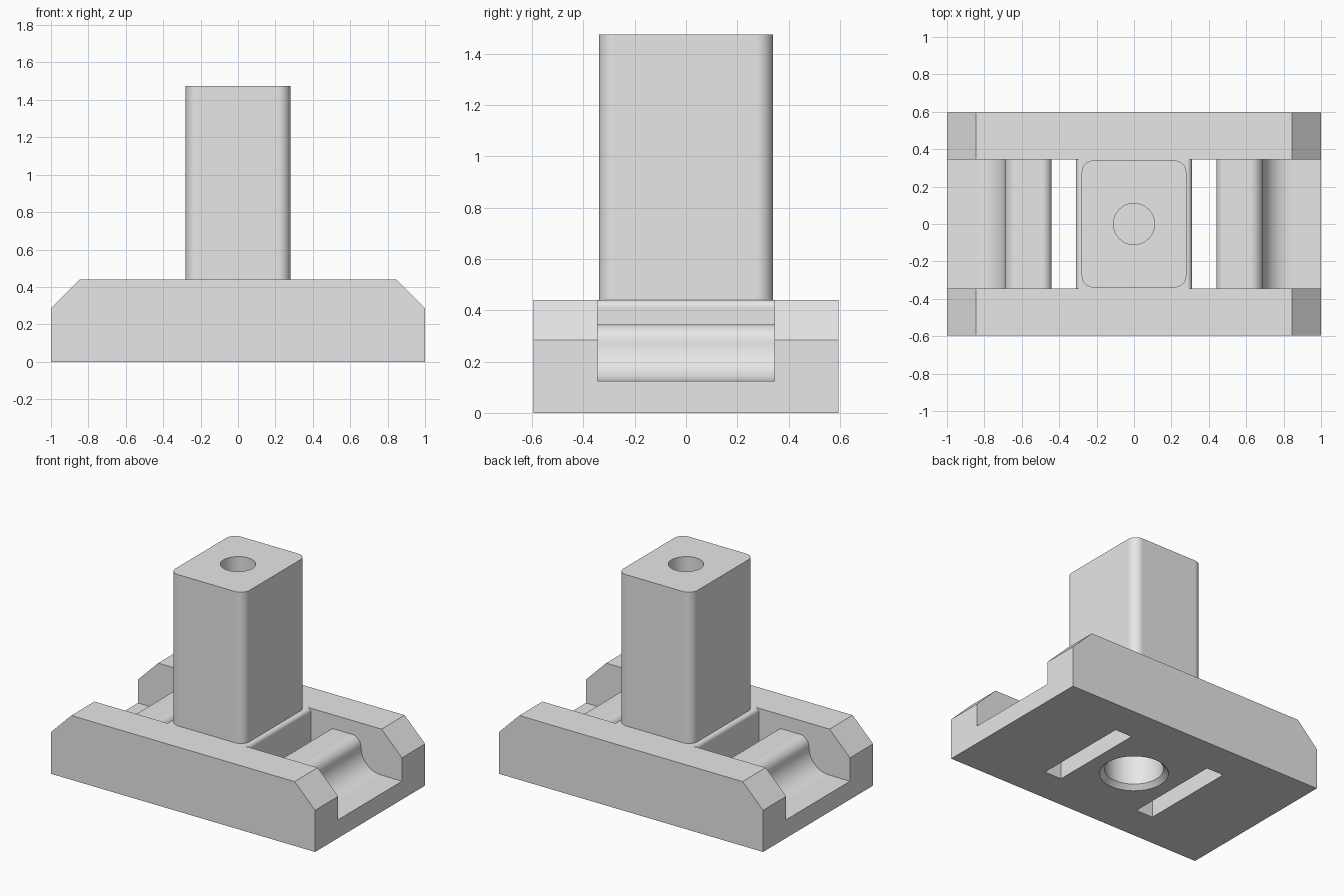
import bpy, bmesh
from math import cos, sin, pi, radians
from mathutils import Matrix

if "Cube" in bpy.data.objects:
    bpy.data.objects.remove(bpy.data.objects["Cube"], do_unlink=True)

grey = bpy.data.materials.new("light grey")
grey.use_nodes = True
grey.diffuse_color = (0.8, 0.8, 0.8, 1)
grey.node_tree.nodes["Principled BSDF"].inputs["Base Color"].default_value = (0.8, 0.8, 0.8, 1)


def arc(cx, cy, r, start, end, n=10):
    """Points on an arc, angles in degrees."""
    angles = [radians(start + (end - start) * i / n) for i in range(n + 1)]
    return [(cx + r * cos(a), cy + r * sin(a)) for a in angles]


def to_object(name, bm):
    bmesh.ops.recalc_face_normals(bm, faces=bm.faces)
    mesh = bpy.data.meshes.new(name)
    bm.to_mesh(mesh)
    bm.free()
    mesh.materials.append(grey)
    obj = bpy.data.objects.new(name, mesh)
    bpy.context.collection.objects.link(obj)
    return obj


def prism(name, points, low, high, axis="Z"):
    """Extrude a profile along z, or an x-z profile along y."""
    bm = bmesh.new()
    place = (lambda p: (p[0], p[1], low)) if axis == "Z" else (lambda p: (p[0], low, p[1]))
    face = bm.faces.new([bm.verts.new(place(p)) for p in points])
    top = bmesh.ops.extrude_face_region(bm, geom=[face])["geom"]
    move = (0, 0, high - low) if axis == "Z" else (0, high - low, 0)
    bmesh.ops.translate(bm, verts=[v for v in top if isinstance(v, bmesh.types.BMVert)], vec=move)
    return to_object(name, bm)


def cone(name, r1, r2, low, high):
    bm = bmesh.new()
    bmesh.ops.create_cone(bm, cap_ends=True, segments=48, radius1=r1, radius2=r2,
                          depth=high - low, matrix=Matrix.Translation((0, 0, (low + high) / 2)))
    return to_object(name, bm)


def combine(body, other, operation):
    """Apply a boolean and remove the helper."""
    mod = body.modifiers.new(operation.lower(), "BOOLEAN")
    mod.operation, mod.solver, mod.object = operation, "EXACT", other
    bpy.context.view_layer.objects.active = body
    bpy.ops.object.modifier_apply(modifier=mod.name)
    bpy.data.objects.remove(other, do_unlink=True)


# Base with chamfered ends
half = [(1, 0), (1, 0.285), (0.845, 0.44)]
base = prism("base_and_post", half + [(-x, z) for x, z in reversed(half)], -0.595, 0.595, "Y")

# Channel at each end: slot, rounded ridge and hollow down to the floor
channel = (arc(0.282, 0.412, 0.028, 90, 0, 6) + [(0.31, -0.1), (0.44, -0.1)]
           + arc(0.49, 0.295, 0.05, 180, 90) + arc(0.62, 0.275, 0.07, 90, 0)
           + arc(0.84, 0.275, 0.15, 180, 270, 14)[1:]
           + [(1.1, 0.125), (1.1, 0.6), (0.282, 0.6)])
for side in (1, -1):
    cutter = prism("channel_cutter", [(side * x, z) for x, z in channel], -0.345, 0.345, "Y")
    combine(base, cutter, "DIFFERENCE")

# Post with rounded corners
r = 0.065
outline = []
for i, (sx, sy) in enumerate([(1, 1), (-1, 1), (-1, -1), (1, -1)]):
    outline += arc(sx * (0.28 - r), sy * (0.34 - r), r, 90 * i, 90 * i + 90, 8)
combine(base, prism("post", outline, 0.3, 1.475), "UNION")

# Hole in the top, and a wider chamfered hole from below
combine(base, cone("top_hole_cutter", 0.11, 0.11, 1.05, 1.6), "DIFFERENCE")
combine(base, cone("bottom_hole_cutter", 0.186, 0.186, -0.1, 0.6), "DIFFERENCE")
combine(base, cone("bottom_chamfer_cutter", 0.247, 0.186, -0.03, 0.031), "DIFFERENCE")

# Smooth curves, flat planes and sharp edges
bpy.ops.object.select_all(action="DESELECT")
base.select_set(True)
bpy.context.view_layer.objects.active = base
bpy.ops.object.shade_smooth_by_angle(angle=radians(30))
weighted = base.modifiers.new("flat planes", "WEIGHTED_NORMAL")
weighted.keep_sharp = True
